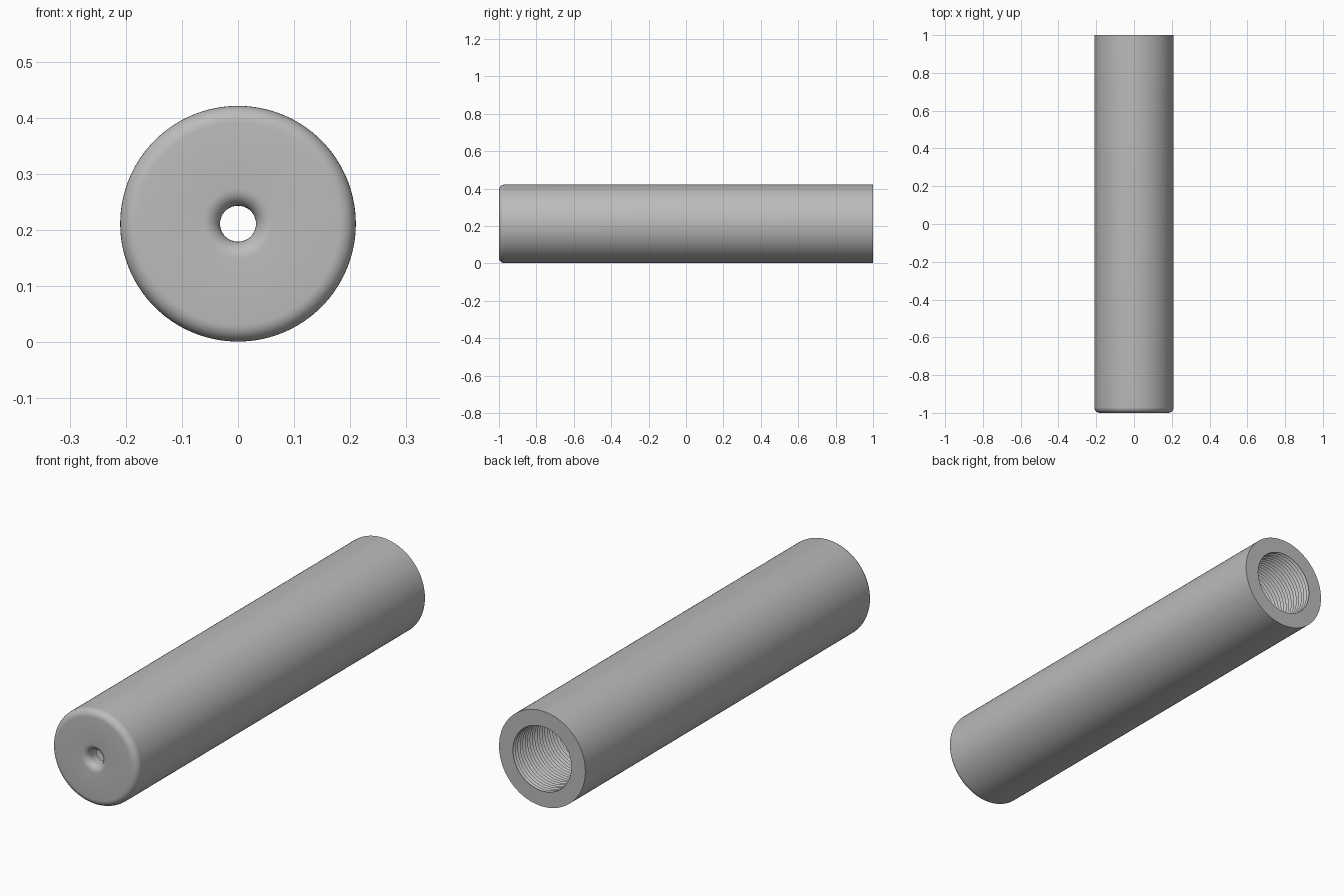
import bpy
import bmesh
import math

SEGMENTS = 128
RADIUS = 0.21
AXIS_Z = 0.211
BORE = 0.142
HOLE = 0.032

cube = bpy.data.objects.get("Cube")
if cube:
    bpy.data.objects.remove(cube, do_unlink=True)

metal = bpy.data.materials.new("grey metal")
metal.use_nodes = True
grey = (0.5, 0.5, 0.5, 1)
metal.diffuse_color = grey
metal.node_tree.nodes["Principled BSDF"].inputs["Base Color"].default_value = grey


def arc(r, y, size, start, end, steps=8):
    """Quarter-round points as (radius, y)."""
    angles = [math.radians(start + (end - start) * i / steps) for i in range(steps + 1)]
    return [(r + size * math.cos(a), y + size * math.sin(a)) for a in angles]


def lathe(name, profile):
    """Spin a closed (radius, y) profile around the lengthwise axis."""
    bm = bmesh.new()
    rings = []
    for r, y in profile:
        ring = []
        for i in range(SEGMENTS):
            a = 2 * math.pi * i / SEGMENTS
            ring.append(bm.verts.new((r * math.cos(a), y, r * math.sin(a))))
        rings.append(ring)
    for k, ring in enumerate(rings):
        following = rings[(k + 1) % len(rings)]
        for i in range(SEGMENTS):
            j = (i + 1) % SEGMENTS
            bm.faces.new((ring[i], ring[j], following[j], following[i]))
    bmesh.ops.recalc_face_normals(bm, faces=bm.faces)
    mesh = bpy.data.meshes.new(name)
    bm.to_mesh(mesh)
    bm.free()
    obj = bpy.data.objects.new(name, mesh)
    bpy.context.collection.objects.link(obj)
    obj.location.z = AXIS_Z
    mesh.materials.append(metal)
    bpy.ops.object.select_all(action="DESELECT")
    obj.select_set(True)
    bpy.context.view_layer.objects.active = obj
    bpy.ops.object.shade_smooth_by_angle(angle=math.radians(30))
    return obj


# Outer wall, rounded front rim and flared front hole
fillet = 0.03
profile = [(RADIUS, 1)]
profile += arc(RADIUS - fillet, -1 + fillet, fillet, 0, -90)
profile += arc(HOLE + fillet, -1 + fillet, fillet, 270, 180)
profile += [(HOLE, -0.94), (BORE, -0.94)]

# Threaded rear bore, cut as fine V-shaped grooves
pitch, depth, turns = 0.017, 0.01, 36
for i in range(turns, 0, -1):
    y = 1 - i * pitch
    profile += [(BORE, y), (BORE + depth, y + pitch / 2)]
profile.append((BORE, 1))

lathe("threaded_tube", profile)
